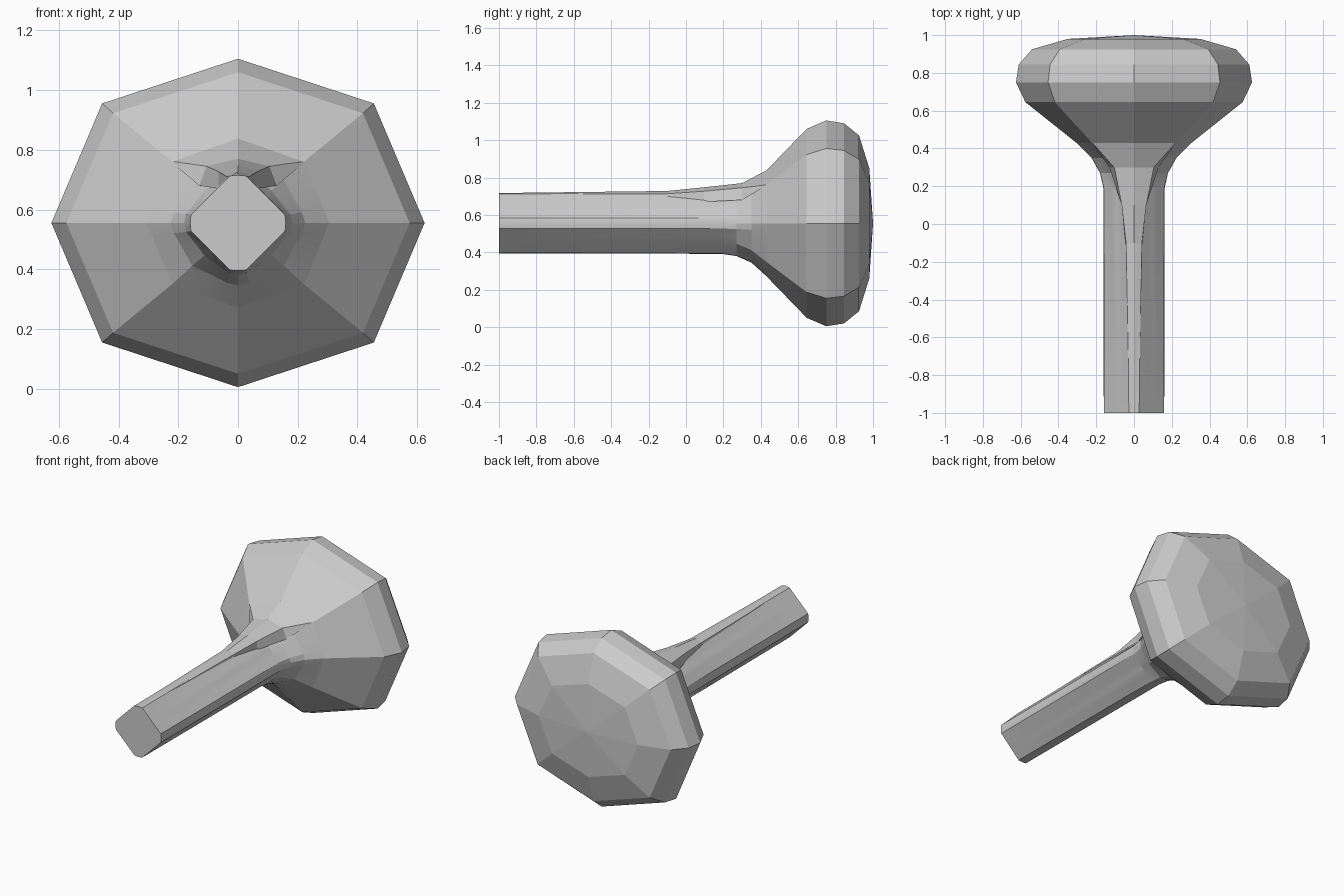
import bpy, bmesh
from math import sin, cos, radians

if "Cube" in bpy.data.objects:
    bpy.data.objects.remove(bpy.data.objects["Cube"])

CZ = 0.555      # height of the long axis
DIAG = 0.728    # diagonal corner ratio of the octagon


def make(name, rings, closed=True, cap_start=False, tip=None, smooth=False):
    """Skin a list of rings into one object."""
    bm = bmesh.new()
    vr = [[bm.verts.new(p) for p in r] for r in rings]
    n = len(vr[0])
    for a, b in zip(vr, vr[1:]):
        for i in range(n if closed else n - 1):
            j = (i + 1) % n
            bm.faces.new((a[i], a[j], b[j], b[i]))
    if cap_start:
        bm.faces.new(vr[0][::-1])
    if tip:
        t = bm.verts.new(tip)
        for i in range(n):
            bm.faces.new((vr[-1][i], vr[-1][(i + 1) % n], t))
    bmesh.ops.recalc_face_normals(bm, faces=bm.faces)
    me = bpy.data.meshes.new(name)
    bm.to_mesh(me)
    bm.free()
    ob = bpy.data.objects.new(name, me)
    bpy.context.collection.objects.link(ob)
    if smooth:
        bpy.ops.object.select_all(action='DESELECT')
        ob.select_set(True)
        bpy.context.view_layer.objects.active = ob
        bpy.ops.object.shade_smooth_by_angle(angle=radians(12))
    return ob


OCT = [(1, 0), (DIAG, DIAG), (0, 1), (-DIAG, DIAG),
       (-1, 0), (-DIAG, -DIAG), (0, -1), (DIAG, -DIAG)]


def octagon(y, rx, rz):
    return [(x * rx, y, CZ + z * rz) for x, z in OCT]


def blend_ring(y, rx, rz, w):
    """Rounded diamond (w=0) morphing to the octagon (w=1)."""
    pts = []
    for q in range(4):
        for a in (0, 5, 10, 28, 45, 62, 80, 85):
            ang = q * 90 + a
            r = min(1.0, 0.819 / cos(radians(a - 45)))
            dx, dz = r * cos(radians(ang)), r * sin(radians(ang))
            k, t = divmod(ang / 45, 1)
            p, s = OCT[int(k) % 8], OCT[int(k + 1) % 8]
            ox, oz = p[0] + (s[0] - p[0]) * t, p[1] + (s[1] - p[1]) * t
            pts.append((rx * (dx + (ox - dx) * w), y,
                        CZ + rz * (dz + (oz - dz) * w)))
    return pts


# Faceted head
HEAD = [(0.43, 0.305, 0.283), (0.645, 0.575, 0.505), (0.75, 0.625, 0.55),
        (0.845, 0.61, 0.535), (0.925, 0.54, 0.47), (0.98, 0.35, 0.295)]
make("head", [octagon(*s) for s in HEAD], tip=(0, 1.0, CZ))

# Shaft with flared neck
SHAFT = [(-1, 0.16, 0.16, 0), (0.19, 0.162, 0.163, 0),
         (0.27, 0.18, 0.175, 0.3), (0.35, 0.225, 0.21, 0.7),
         (0.43, 0.305, 0.283, 1)]
make("shaft", [blend_ring(*s) for s in SHAFT], cap_start=True, smooth=True)

# Ridge along the top of the shaft: y, centre z, edge x, edge z, foot x, foot z
RIDGE = [(-1, 0.717, 0.025, 0.711, 0.028, 0.705),
         (-0.1, 0.728, 0.042, 0.713, 0.045, 0.69),
         (0.1, 0.748, 0.065, 0.727, 0.065, 0.67),
         (0.3, 0.77, 0.105, 0.745, 0.13, 0.68),
         (0.43, 0.838, 0.22, 0.761, 0.222, 0.758)]
make("top_ridge", [[(-fx, y, fz), (-ex, y, ez), (0, y, cz), (ex, y, ez), (fx, y, fz)]
                   for y, cz, ex, ez, fx, fz in RIDGE], closed=False)
